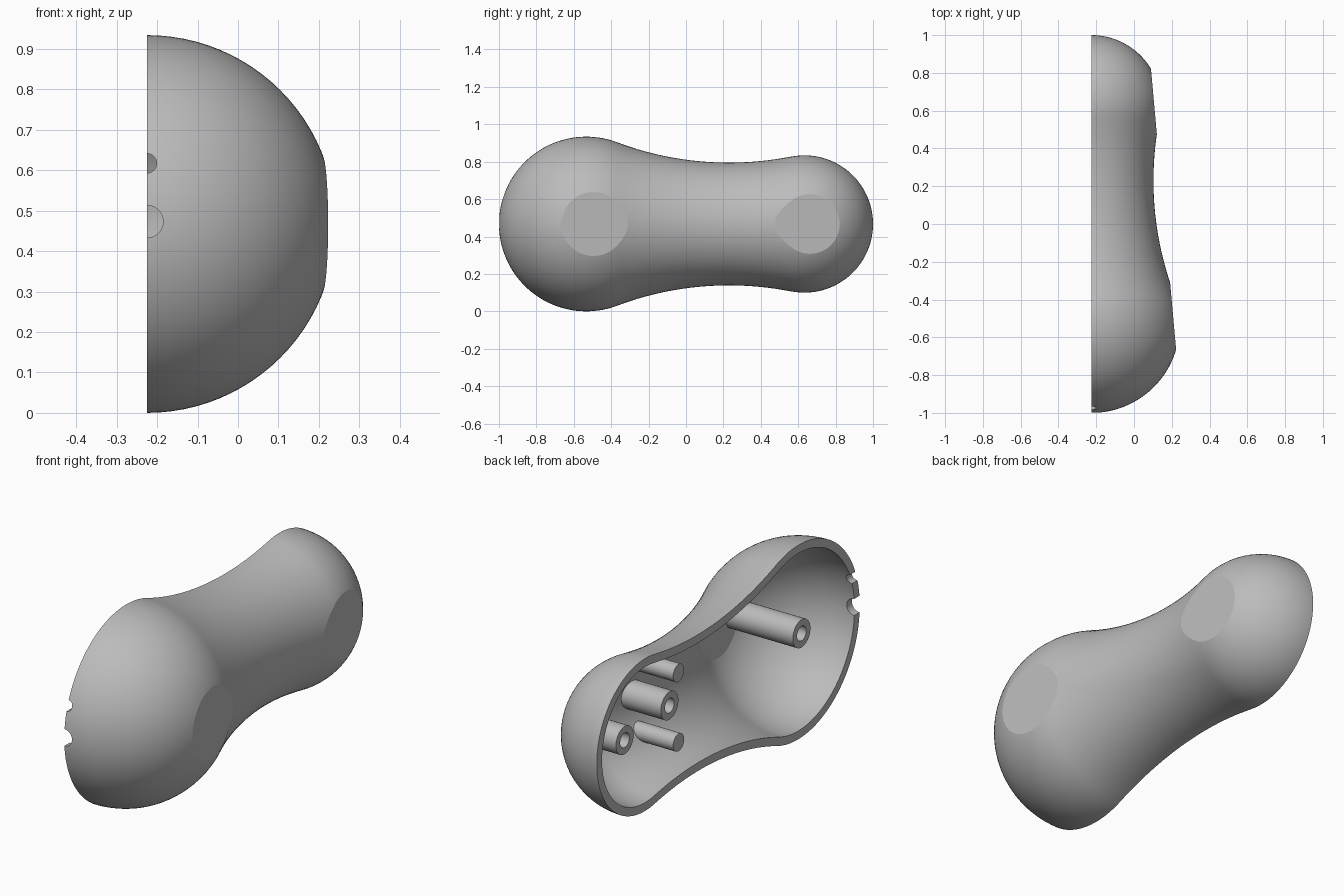
import bpy, bmesh, math
from mathutils import Vector, Matrix

if "Cube" in bpy.data.objects:
    bpy.data.objects.remove(bpy.data.objects["Cube"])

AXIS_X, AXIS_Z = -0.225, 0.467
WALL = 0.04
FRONT, BACK = (-0.533, 0.467), (0.633, 0.367)   # sphere centre y, radius
WAIST_Y, WAIST_R, WAIST_BEND = 0.23, 0.328, 1.70

grey = bpy.data.materials.new("plain grey")
grey.use_nodes = True
grey.diffuse_color = (0.5, 0.5, 0.5, 1)
grey.node_tree.nodes["Principled BSDF"].inputs["Base Color"].default_value = (0.5, 0.5, 0.5, 1)


def finish(bm, name):
    bmesh.ops.recalc_face_normals(bm, faces=bm.faces)
    mesh = bpy.data.meshes.new(name)
    bm.to_mesh(mesh)
    bm.free()
    obj = bpy.data.objects.new(name, mesh)
    mesh.materials.append(grey)
    bpy.context.collection.objects.link(obj)
    return obj


def arc(cy, cr, radius, start, end, steps):
    for i in range(steps + 1):
        a = start + (end - start) * i / steps
        yield (cy + radius * math.cos(a), cr + radius * math.sin(a))


def body(name, inset, halve):
    """Two spheres joined by a tangent waist, with the side flats cut off."""
    top = WAIST_R + WAIST_BEND
    a1 = math.atan2(top, WAIST_Y - FRONT[0])
    a2 = math.atan2(top, WAIST_Y - BACK[0])
    pts = list(arc(FRONT[0], 0, FRONT[1] - inset, math.pi, a1, 36))
    pts += list(arc(WAIST_Y, top, WAIST_BEND + inset, math.pi + a1, math.pi + a2, 24))[1:-1]
    pts += list(arc(BACK[0], 0, BACK[1] - inset, a2, 0, 32))

    bm = bmesh.new()
    verts = [bm.verts.new((AXIS_X, y, AXIS_Z + max(r, 0))) for y, r in pts]
    edges = [bm.edges.new(pair) for pair in zip(verts, verts[1:])]
    bmesh.ops.spin(bm, geom=verts + edges, cent=(AXIS_X, 0, AXIS_Z), axis=(0, 1, 0),
                   angle=math.tau, steps=96)
    bmesh.ops.remove_doubles(bm, verts=bm.verts, dist=0.0001)

    side = Vector((1, 0.0895, 0)).normalized()
    cuts = [(Vector((0.222, -0.655, AXIS_Z)) - side * inset, side)]
    if halve:
        cuts.append((Vector((AXIS_X, 0, 0)), Vector((-1, 0, 0))))
    for point, normal in cuts:
        bmesh.ops.bisect_plane(bm, geom=bm.verts[:] + bm.edges[:] + bm.faces[:], dist=1e-5,
                               plane_co=point, plane_no=normal, clear_outer=True)
        bmesh.ops.holes_fill(bm, edges=[e for e in bm.edges if e.is_boundary], sides=0)
    return finish(bm, name)


def rod(name, start, direction, length, radius):
    bm = bmesh.new()
    direction = Vector(direction)
    place = Matrix.Translation(Vector(start) + direction * length / 2) @ \
        direction.to_track_quat('Z', 'Y').to_matrix().to_4x4()
    bmesh.ops.create_cone(bm, cap_ends=True, segments=48, radius1=radius, radius2=radius,
                          depth=length, matrix=place)
    return finish(bm, name)


def combine(obj, other, operation, keep=False):
    mod = obj.modifiers.new("cut", 'BOOLEAN')
    mod.operation, mod.object, mod.solver = operation, other, 'EXACT'
    bpy.context.view_layer.objects.active = obj
    bpy.ops.object.modifier_apply(modifier=mod.name)
    if not keep:
        bpy.data.objects.remove(other)


# Hollow half shell
shell = body("half_shell", 0, True)
combine(shell, body("hollow", WALL, False), 'DIFFERENCE')

# Cable notches in the front rim
for z, radius in ((0.473, 0.04), (0.617, 0.024)):
    combine(shell, rod("notch", (AXIS_X, -1.1, z), (0, 1, 0), 0.25, radius), 'DIFFERENCE')

# Screw bosses and locating pins, trimmed inside the wall
trim = body("trim", WALL / 2, False)
parts = [shell]
for name, y, dz, recess, radius, hole in (
        ("front_boss", -0.615, 0, 0.04, 0.067, 0.035),
        ("middle_boss", 0.325, 0, 0.085, 0.067, 0.035),
        ("rear_boss", 0.73, 0, 0.04, 0.067, 0.035),
        ("upper_pin", 0.32, 0.167, 0.04, 0.042, 0),
        ("lower_pin", 0.32, -0.167, 0.04, 0.042, 0)):
    start = (AXIS_X + recess, y, AXIS_Z + dz)
    post = rod(name, start, (1, 0, 0), 0.6, radius)
    combine(post, trim, 'INTERSECT', keep=True)
    if hole:
        bore = rod("bore", (start[0] - 0.1, y, start[2]), (1, 0, 0), 0.28, hole)
        combine(post, bore, 'DIFFERENCE')
    parts.append(post)
bpy.data.objects.remove(trim)

# Smooth curved surfaces, crisp edges
bpy.ops.object.select_all(action='DESELECT')
for part in parts:
    part.select_set(True)
bpy.context.view_layer.objects.active = shell
bpy.ops.object.shade_smooth_by_angle(angle=math.radians(12))
